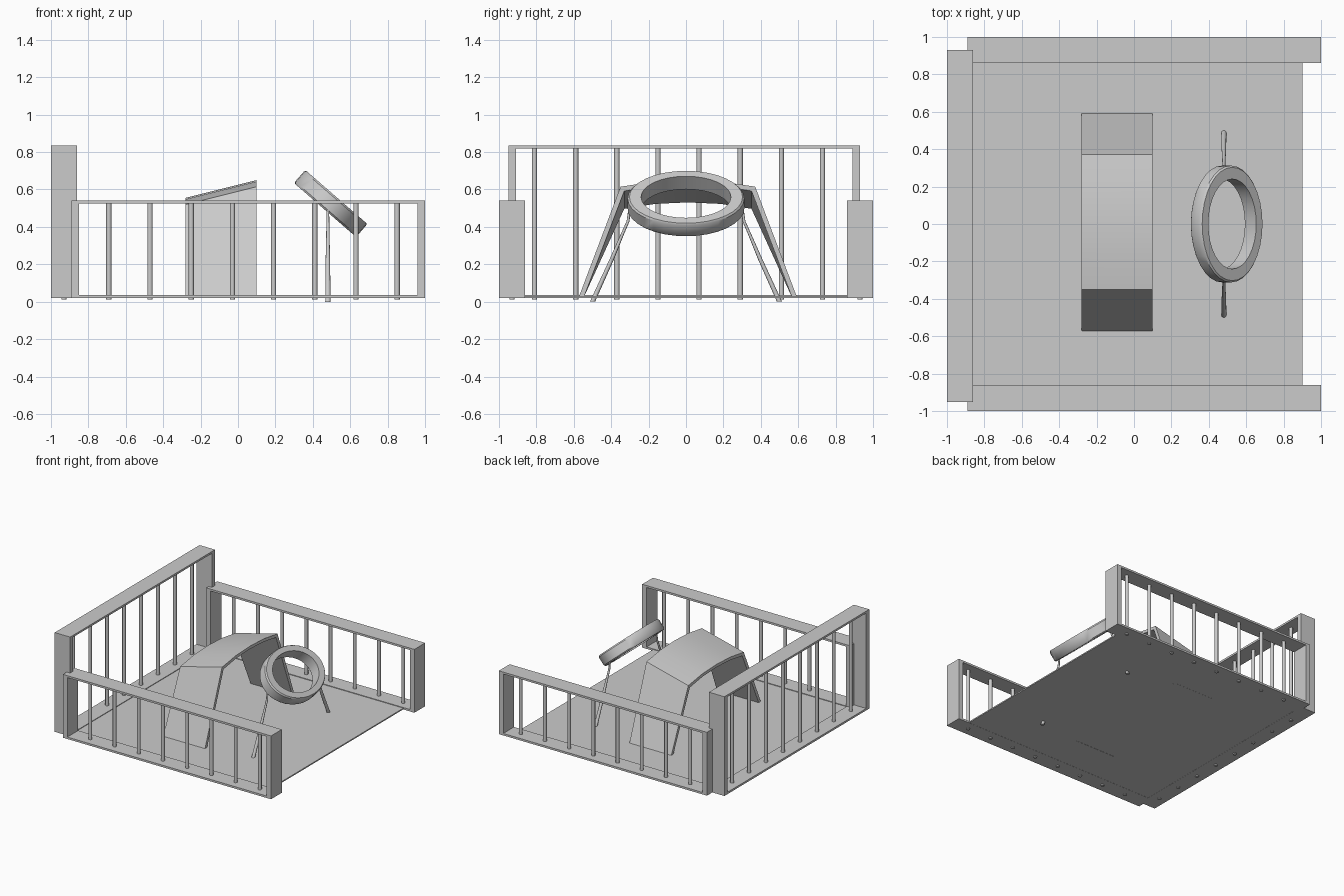
import bpy, bmesh
from math import radians, pi, cos, sin
from mathutils import Matrix, Vector

if "Cube" in bpy.data.objects:
    bpy.data.objects.remove(bpy.data.objects["Cube"])


def finish(bm, name, smooth=False):
    bmesh.ops.recalc_face_normals(bm, faces=bm.faces[:])
    mesh = bpy.data.meshes.new(name)
    bm.to_mesh(mesh)
    bm.free()
    ob = bpy.data.objects.new(name, mesh)
    bpy.context.collection.objects.link(ob)
    if smooth:
        bpy.ops.object.select_all(action='DESELECT')
        bpy.context.view_layer.objects.active = ob
        ob.select_set(True)
        bpy.ops.object.shade_smooth_by_angle(angle=radians(35))
    return ob


def box(name, x, y, z):
    bm = bmesh.new()
    bmesh.ops.create_cube(bm, size=1)
    for v in bm.verts:
        v.co = [(r[0] + r[1]) / 2 + c * (r[1] - r[0]) for r, c in zip((x, y, z), v.co)]
    return finish(bm, name)


def loft(name, rings, closed=False):
    """Skin a list of equal-length point loops; cap the ends unless closed."""
    bm = bmesh.new()
    vs = [[bm.verts.new(p) for p in r] for r in rings]
    n, m = len(vs), len(vs[0])
    for i in range(n if closed else n - 1):
        a, b = vs[i], vs[(i + 1) % n]
        for j in range(m):
            k = (j + 1) % m
            bm.faces.new((a[j], a[k], b[k], b[j]))
    if not closed:
        bm.faces.new(vs[0])
        bm.faces.new(vs[-1])
    return finish(bm, name, True)


def rod(name, path, radii, sides=12):
    """Round rod with horizontal cross-sections."""
    return loft(name, [[(p[0] + r * cos(2 * pi * i / sides), p[1] + r * sin(2 * pi * i / sides), p[2])
                        for i in range(sides)] for p, r in zip(path, radii)])


def railing(name, along_x, a, b, c, d, top, first, bars=8, step=0.22):
    """Box frame running a..b, with depth c..d, filled with vertical bars."""
    frame = [("post_start", a, a + 0.04, 0.02, top), ("post_end", b - 0.04, b, 0.02, top),
             ("top_rail", a + 0.04, b - 0.04, top - 0.016, top),
             ("bottom_rail", a + 0.04, b - 0.04, 0.02, 0.036)]
    for part, s, e, z0, z1 in frame:
        x, y = ((s, e), (c, d)) if along_x else ((c, d), (s, e))
        box(f"{name}_{part}", x, y, (z0, z1))
    mid = (c + d) / 2
    for i in range(bars):
        t = first + i * step
        x, y = (t, mid) if along_x else (mid, t)
        rod(f"{name}_bar", [(x, y, 0.012), (x, y, top - 0.008)], (0.014, 0.014))


# Floor
box("floor", (-0.93, 0.9), (-0.93, 0.93), (0.021, 0.031))

# Railings: two low sides and a taller end
railing("front_railing", True, -0.89, 1.0, -1.0, -0.86, 0.54, -0.69)
railing("back_railing", True, -0.89, 1.0, 0.86, 1.0, 0.54, -0.69)
railing("tall_railing", False, -0.95, 0.93, -1.0, -0.86, 0.835, -0.81)

# Bent sheet arch: sloping, gently domed roof on two splayed sides
outer = [(-0.585, 0.02), (-0.36, 0.615), (-0.18, 0.642), (0, 0.65),
         (0.18, 0.642), (0.36, 0.615), (0.585, 0.02)]
inner = [(-0.558, 0.02), (-0.34, 0.592), (-0.175, 0.618), (0, 0.626),
         (0.175, 0.618), (0.34, 0.592), (0.558, 0.02)]
ends = []
for x, drop in ((-0.28, 0.095), (0.1, 0.0)):
    ends.append([[(x, y + 0.01, z - (drop if z > 0.1 else 0)) for y, z in prof] for prof in (outer, inner)])
loft("arch", [[ends[0][0][i], ends[1][0][i], ends[1][1][i], ends[0][1][i]] for i in range(7)])

# Tilted oval ring with a chamfered rectangular section
tilt = Matrix.Translation((0.495, 0, 0.525)) @ Matrix.Rotation(radians(41), 4, 'Y')
section = [(0.77, -0.046), (0.97, -0.046), (1, -0.036), (1, 0.036), (0.97, 0.046), (0.77, 0.046)]
loft("oval_ring", [[tilt @ Vector((0.22 * r * cos(a), 0.312 * r * sin(a), h)) for r, h in section]
                   for a in (2 * pi * i / 32 for i in range(32))], closed=True)

# Slender bent legs carrying the ring
for s in (-1, 1):
    rod("ring_leg", [(0.48, s * y, z) for y, z in
                     ((0.5, 0.0), (0.45, 0.11), (0.4, 0.22), (0.345, 0.35), (0.31, 0.43), (0.3, 0.51))],
        (0.014, 0.013, 0.012, 0.009, 0.008, 0.006))
